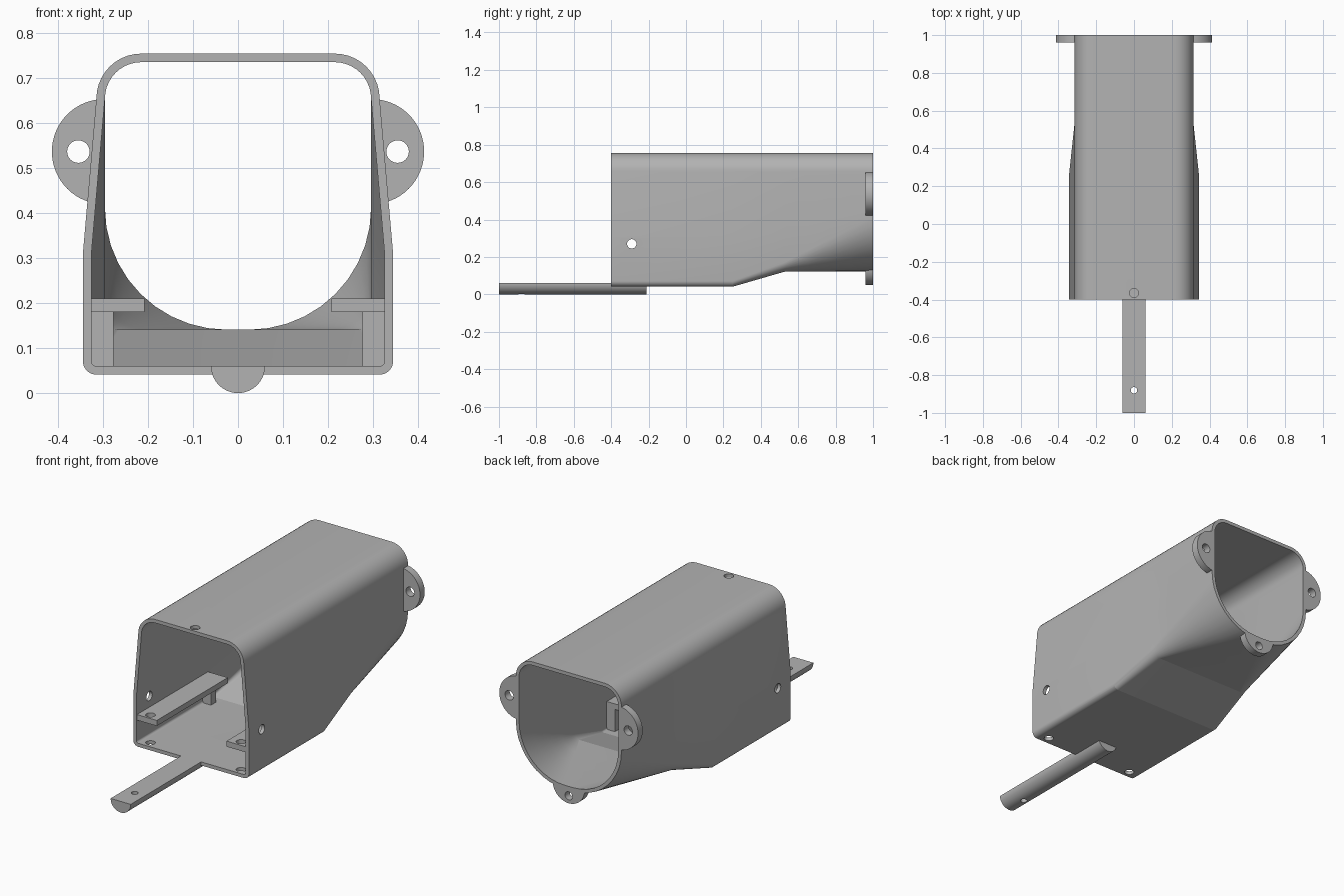
import bpy, bmesh, math
from mathutils import Matrix, Vector

cube = bpy.data.objects.get("Cube")
if cube:
    bpy.data.objects.remove(cube, do_unlink=True)

grey = bpy.data.materials.new("plain grey")
grey.use_nodes = True
grey.diffuse_color = (0.45, 0.45, 0.45, 1)
grey.node_tree.nodes["Principled BSDF"].inputs["Base Color"].default_value = (0.45, 0.45, 0.45, 1)

WALL = 0.019


def finish(name, bm):
    bmesh.ops.recalc_face_normals(bm, faces=bm.faces[:])
    mesh = bpy.data.meshes.new(name)
    bm.to_mesh(mesh)
    bm.free()
    mesh.materials.append(grey)
    obj = bpy.data.objects.new(name, mesh)
    bpy.context.collection.objects.link(obj)
    return obj


def activate(obj):
    bpy.ops.object.select_all(action='DESELECT')
    obj.select_set(True)
    bpy.context.view_layer.objects.active = obj


def cut(obj, cutters):
    for c in cutters:
        mod = obj.modifiers.new("cut", 'BOOLEAN')
        mod.operation = 'DIFFERENCE'
        mod.solver = 'EXACT'
        mod.object = c
        activate(obj)
        bpy.ops.object.modifier_apply(modifier=mod.name)


def smooth(obj):
    activate(obj)
    bpy.ops.object.shade_smooth_by_angle(angle=math.radians(14))


def cylinder(name, center, radius, depth, axis, sides=48):
    bm = bmesh.new()
    turn = Vector((0, 0, 1)).rotation_difference(Vector(axis)).to_matrix().to_4x4()
    bmesh.ops.create_cone(bm, cap_ends=True, segments=sides, radius1=radius,
                          radius2=radius, depth=depth,
                          matrix=Matrix.Translation(center) @ turn)
    return finish(name, bm)


def box(name, low, high):
    bm = bmesh.new()
    bmesh.ops.create_cube(bm, size=1)
    for v in bm.verts:
        v.co = [(a + b) / 2 + c * (b - a) for a, b, c in zip(low, high, v.co)]
    return finish(name, bm)


def arc(cx, cz, r, start, steps=10):
    return [(cx + r * math.cos(a), cz + r * math.sin(a))
            for a in (math.radians(start + 90 * i / steps) for i in range(steps + 1))]


def section(y, w, bottom, r, knee, inset):
    """Closed tube outline: round lower corners, sloping sides, round top."""
    half = arc(w - r, bottom + r, r - inset, -90)
    half.append((w - inset, knee))
    half += arc(0.215, 0.655, 0.1 - inset, 0)
    loop = half + [(-x, z) for x, z in reversed(half)]
    return [Vector((x, y, z)) for x, z in loop]


def tube_rings(inset, overshoot=0.0):
    front = (0.345, 0.041, 0.03, 0.31)
    middle = (0.315, 0.122, 0.05, 0.33)
    back = (0.315, 0.122, 0.29, 0.44)
    a, b = section(-0.4 - overshoot, *front, inset), section(0.25, *front, inset)
    c, d = section(0.53, *middle, inset), section(1.0 + overshoot, *back, inset)
    blend = [[p.lerp(q, i / 4) for p, q in zip(c, d)] for i in range(1, 4)]
    return [a, b, c] + blend + [d]


def loft(name, rings, closed):
    bm = bmesh.new()
    loops = [[bm.verts.new(p) for p in ring] for ring in rings]
    n = len(loops[0])
    pairs = list(zip(loops, loops[1:]))
    if closed:
        pairs.append((loops[-1], loops[0]))
    else:
        bm.faces.new(loops[0])
        bm.faces.new(loops[-1])
    for p, q in pairs:
        for i in range(n):
            j = (i + 1) % n
            bm.faces.new((p[i], p[j], q[j], q[i]))
    return finish(name, bm)


# Hollow shell, outer skin then inner skin joined at both rims
shell = loft("shell", tube_rings(0) + tube_rings(WALL)[::-1], True)
cavity = loft("cavity_cutter", tube_rings(WALL * 0.9, 0.02), False)
helpers = [cavity]

# Screw holes through the shell
side_hole = cylinder("side_hole_cutter", (0, -0.29, 0.27), 0.025, 1, (1, 0, 0), 32)
top_hole = cylinder("top_hole_cutter", (0, -0.365, 0.74), 0.024, 0.2, (0, 0, 1), 32)
shell_cutters = [side_hole, top_hole]
shelf_cutters = {}
for s in (-1, 1):
    hole = cylinder("floor_hole_cutter", (s * 0.27, -0.36, 0.14), 0.024, 0.3, (0, 0, 1), 32)
    shell_cutters.append(hole)
    shelf_cutters[s] = hole
cut(shell, shell_cutters)
smooth(shell)
helpers += shell_cutters

# Mounting ears around the rear rim
for name, x, z, r, hx, hz, hr in (("left_ear", 0.297, 0.537, 0.117, 0.355, 0.537, 0.025),
                                  ("right_ear", -0.297, 0.537, 0.117, -0.355, 0.537, 0.025),
                                  ("bottom_ear", 0, 0.145, 0.095, 0, 0.09, 0.022)):
    ear = cylinder(name, (x, 0.98, z), r, 0.04, (0, 1, 0), 64)
    hole = cylinder("ear_hole_cutter", (hx, 0.98, hz), hr, 0.2, (0, 1, 0), 32)
    cut(ear, [cavity, hole])
    smooth(ear)
    helpers.append(hole)

# Inner shelves, each with a rear post
for s, side in ((1, "left"), (-1, "right")):
    def span(inner, outer):
        return sorted((s * inner, s * outer))
    x0, x1 = span(0.208, 0.335)
    shelf = box(side + "_shelf", (x0, -0.395, 0.18), (x1, 0.21, 0.21))
    cut(shelf, [shelf_cutters[s]])
    x0, x1 = span(0.277, 0.335)
    box(side + "_shelf_post", (x0, 0.165, 0.05), (x1, 0.21, 0.185))

# Half-round tongue under the floor
tongue = cylinder("tongue", (0, -0.605, 0.06), 0.06, 0.79, (0, 1, 0), 64)
upper = box("tongue_top_cutter", (-0.2, -1.2, 0.06), (0.2, 0, 0.3))
tongue_hole = cylinder("tongue_hole_cutter", (0, -0.88, 0.03), 0.017, 0.2, (0, 0, 1), 32)
cut(tongue, [upper, tongue_hole])
smooth(tongue)
helpers += [upper, tongue_hole]

for h in helpers:
    bpy.data.objects.remove(h, do_unlink=True)
